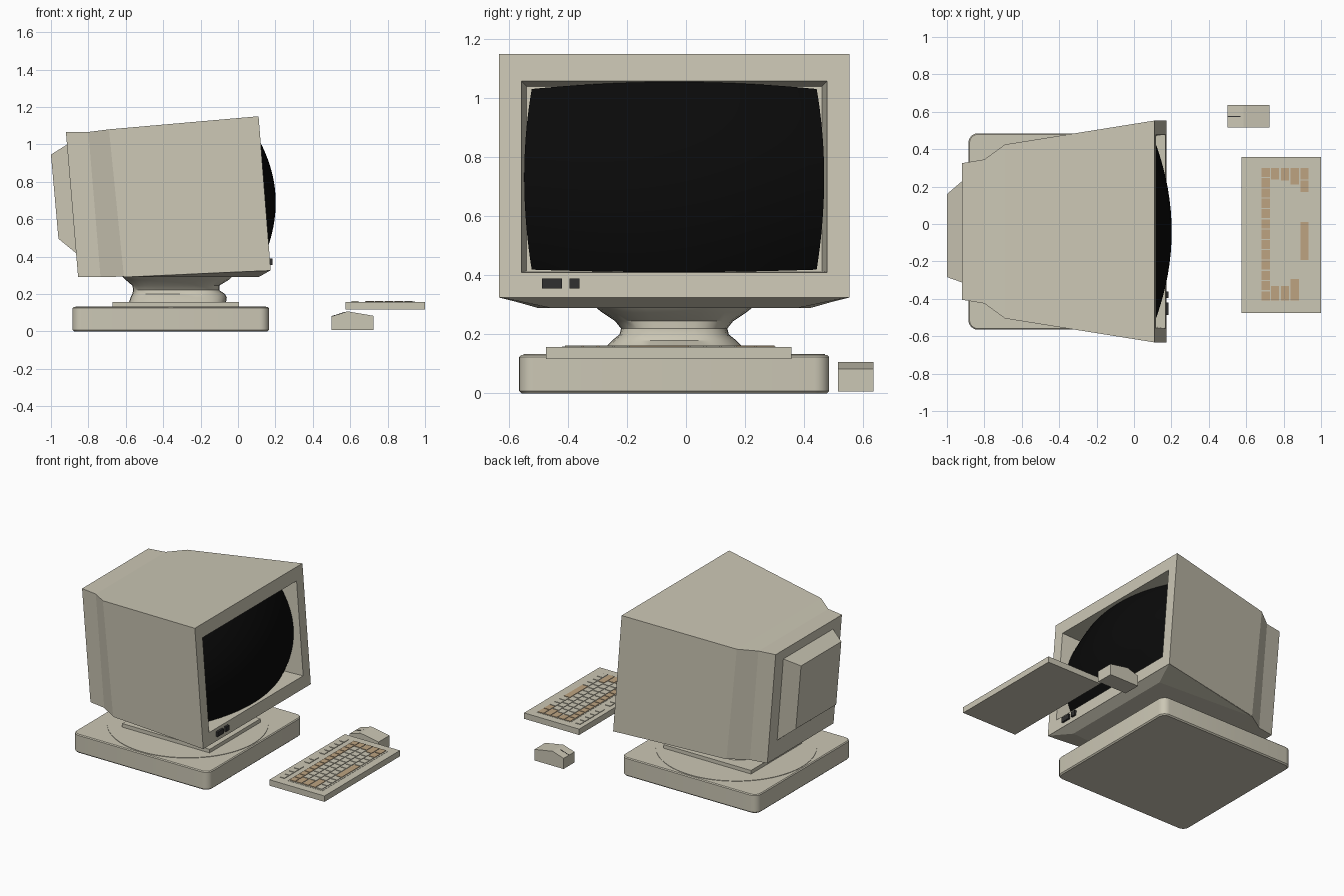
import bpy, bmesh, math
from mathutils import Vector

if "Cube" in bpy.data.objects:
    bpy.data.objects.remove(bpy.data.objects["Cube"])

YC = -0.04                      # centre line of the monitor


def material(name, rgb):
    m = bpy.data.materials.new(name)
    m.diffuse_color = (*rgb, 1)
    m.use_nodes = True
    m.node_tree.nodes["Principled BSDF"].inputs["Base Color"].default_value = m.diffuse_color
    return m


CREAM = material("cream_plastic", (0.60, 0.57, 0.46))
TAN = material("tan_plastic", (0.51, 0.37, 0.22))
DARK = material("dark_plastic", (0.03, 0.03, 0.03))
GLASS = material("black_glass", (0.003, 0.003, 0.003))


def finish(name, bm, mat, smooth=None):
    bmesh.ops.recalc_face_normals(bm, faces=bm.faces[:])
    me = bpy.data.meshes.new(name)
    bm.to_mesh(me)
    bm.free()
    ob = bpy.data.objects.new(name, me)
    bpy.context.collection.objects.link(ob)
    me.materials.append(mat)
    if smooth:
        bpy.ops.object.select_all(action='DESELECT')
        bpy.context.view_layer.objects.active = ob
        ob.select_set(True)
        bpy.ops.object.shade_smooth_by_angle(angle=math.radians(smooth))
    return ob


def loft(name, rings, mat, smooth=None):
    bm = bmesh.new()
    vr = [[bm.verts.new(p) for p in r] for r in rings]
    for a, b in zip(vr, vr[1:]):
        for i in range(len(a)):
            j = (i + 1) % len(a)
            bm.faces.new((a[i], a[j], b[j], b[i]))
    bm.faces.new(vr[0])
    bm.faces.new(vr[-1])
    return finish(name, bm, mat, smooth)


def hull(name, pts, mat):
    bm = bmesh.new()
    for p in pts:
        bm.verts.new(p)
    bmesh.ops.convex_hull(bm, input=bm.verts[:])
    bmesh.ops.dissolve_limit(bm, angle_limit=0.01, verts=bm.verts[:], edges=bm.edges[:])
    return finish(name, bm, mat)


def boxes(name, bounds, mat):
    bm = bmesh.new()
    for x0, x1, y0, y1, z0, z1 in bounds:
        lo, hi = Vector((x0, y0, z0)), Vector((x1, y1, z1))
        vs = bmesh.ops.create_cube(bm, size=1)["verts"]
        for v in vs:
            v.co = (lo + hi) / 2 + v.co * (hi - lo)
    return finish(name, bm, mat)


def quad(top, bottom, y0, y1):
    """Four-point cross-section from its (x, z) top and bottom edge."""
    return [(top[0], y0, top[1]), (top[0], y1, top[1]),
            (bottom[0], y1, bottom[1]), (bottom[0], y0, bottom[1])]


def section(top, bottom, hw):
    return quad(top, bottom, YC - hw, YC + hw)


# tilted front plane: point at height z, offset d along its normal
SLOPE = 0.0788
NX, NZ = math.cos(math.atan(SLOPE)), math.sin(math.atan(SLOPE))


def face(z, d=0.0):
    return (0.11 + (1.15 - z) * SLOPE + d * NX, z + d * NZ)


# monitor housing with recessed screen opening
loft("monitor_housing", [
    section((-0.92, 1.065), (-0.855, 0.29), 0.365),
    section((-0.80, 1.066), (-0.735, 0.29), 0.385),
    section((-0.69, 1.08), (-0.61, 0.293), 0.465),
    section(face(1.15), face(0.325), 0.593),
    section(face(1.058), face(0.41), 0.518),
    section(face(1.05, -0.13), face(0.425, -0.13), 0.50),
], CREAM)

# shallow wedge under the housing
hull("housing_underside",
     [(x, YC + s * w, z) for s in (-1, 1) for x, w, z in
      ((0.174, 0.59, 0.326), (0.11, 0.42, 0.29), (-0.61, 0.463, 0.29), (-0.61, 0.463, 0.30))],
     CREAM)

# rear tube cover
loft("rear_cover", [
    quad((-0.912, 1.0), (-0.862, 0.415), -0.315, 0.235),
    quad((-1.0, 0.945), (-0.96, 0.495), -0.284, 0.16),
], CREAM)

# bulging glass screen
bm = bmesh.new()
bmesh.ops.create_grid(bm, x_segments=18, y_segments=18, size=1)
for v in bm.verts:
    u, w = v.co.x, v.co.y
    x, z = face(0.735 + 0.322 * w * (1 - 0.05 * u * u), 0.057 - 0.10 * u * u - 0.08 * w * w)
    v.co = (x, YC + 0.508 * u * (1 - 0.05 * w * w), z)
finish("screen", bm, GLASS, 40)

# front control buttons
boxes("front_buttons", [(0.15, 0.185, a, b, 0.356, 0.39)
                        for a, b in ((-0.487, -0.42), (-0.395, -0.36))], DARK)


# flared neck
def oval(x0, x1, hw, z, n=32):
    pts = []
    for i in range(n):
        c, s = math.cos(math.tau * i / n), math.sin(math.tau * i / n)
        pts.append(((x0 + x1) / 2 + (x1 - x0) / 2 * math.copysign(abs(c) ** 0.6, c),
                    YC + hw * math.copysign(abs(s) ** 0.6, s), z))
    return pts


loft("neck", [
    oval(-0.62, -0.03, 0.27, 0.295),
    oval(-0.60, -0.05, 0.245, 0.275),
    oval(-0.565, -0.10, 0.20, 0.245),
    oval(-0.56, -0.10, 0.18, 0.22),
    oval(-0.565, -0.07, 0.185, 0.20),
    oval(-0.575, -0.06, 0.21, 0.18),
    oval(-0.585, -0.065, 0.24, 0.15),
], CREAM, 35)

# swivel plate and turntable disc
boxes("swivel_plate", [(-0.67, 0.005, YC - 0.28, YC + 0.28, 0.125, 0.158)], CREAM)
loft("turntable_disc", [[(-0.36 + 0.51 * math.cos(math.tau * i / 64),
                          YC + 0.51 * math.sin(math.tau * i / 64), z) for i in range(64)]
                        for z in (0.12, 0.133)], CREAM)


# base with rounded corners
def rounded(inset, z, r=0.05, seg=6):
    h = 0.525 - inset
    r -= inset
    pts = []
    for k, (sx, sy) in enumerate(((1, 1), (-1, 1), (-1, -1), (1, -1))):
        for i in range(seg + 1):
            a = math.pi / 2 * (k + i / seg)
            pts.append((-0.36 + sx * (h - r) + r * math.cos(a),
                        YC + sy * (h - r) + r * math.sin(a), z))
    return pts


loft("base", [rounded(0.008, 0.0), rounded(0.0, 0.008),
              rounded(0.0, 0.124), rounded(0.006, 0.13)], CREAM, 30)

# keyboard case and key bed
boxes("keyboard_case", [(0.575, 1.0, -0.475, 0.357, 0.117, 0.158),
                        (0.678, 0.946, -0.42, 0.303, 0.15, 0.1595)], CREAM)

# keys: (x start, widths from the right-hand end, coloured indices)
rows = [
    (0.683, [1.0] * 1 + [1] * 12, range(13)),
    (0.732, [1.2] + [1] * 10 + [1.5], (0, 11)),
    (0.786, [1.3] + [1] * 10 + [1.5], (0, 11)),
    (0.838, [1.7] + [1] * 9 + [2.2], (0, 10)),
    (0.890, [1.3, 1.3, 1, 1, 1, 4, 1, 1, 1, 1.2], (0, 1, 5)),
]
plain, coloured = [], []
for x, widths, tan in rows:
    unit = 0.715 / sum(widths)
    y = 0.300
    for i, w in enumerate(widths):
        key = (x, x + 0.044, y - w * unit + 0.006, y, 0.15, 0.163)
        (coloured if i in tan else plain).append(key)
        y -= w * unit
for i in range(13):             # separate function row
    if i not in (5, 8):
        y = 0.298 - i * 0.055
        plain.append((0.608, 0.644, y - 0.046, y, 0.15, 0.162))
boxes("plain_keys", plain, CREAM)
boxes("coloured_keys", coloured, TAN)

# mouse with button split
side = [(0.5, 0.006), (0.5, 0.08), (0.585, 0.107), (0.725, 0.083), (0.725, 0.006)]
loft("mouse", [[(x, y, z) for x, z in side] for y in (0.515, 0.635)], CREAM)
loft("mouse_button_split", [[(x, y, z) for x, z in
                             ((0.50, 0.075), (0.50, 0.0815), (0.57, 0.1037), (0.57, 0.095))]
                            for y in (0.573, 0.577)], DARK)
